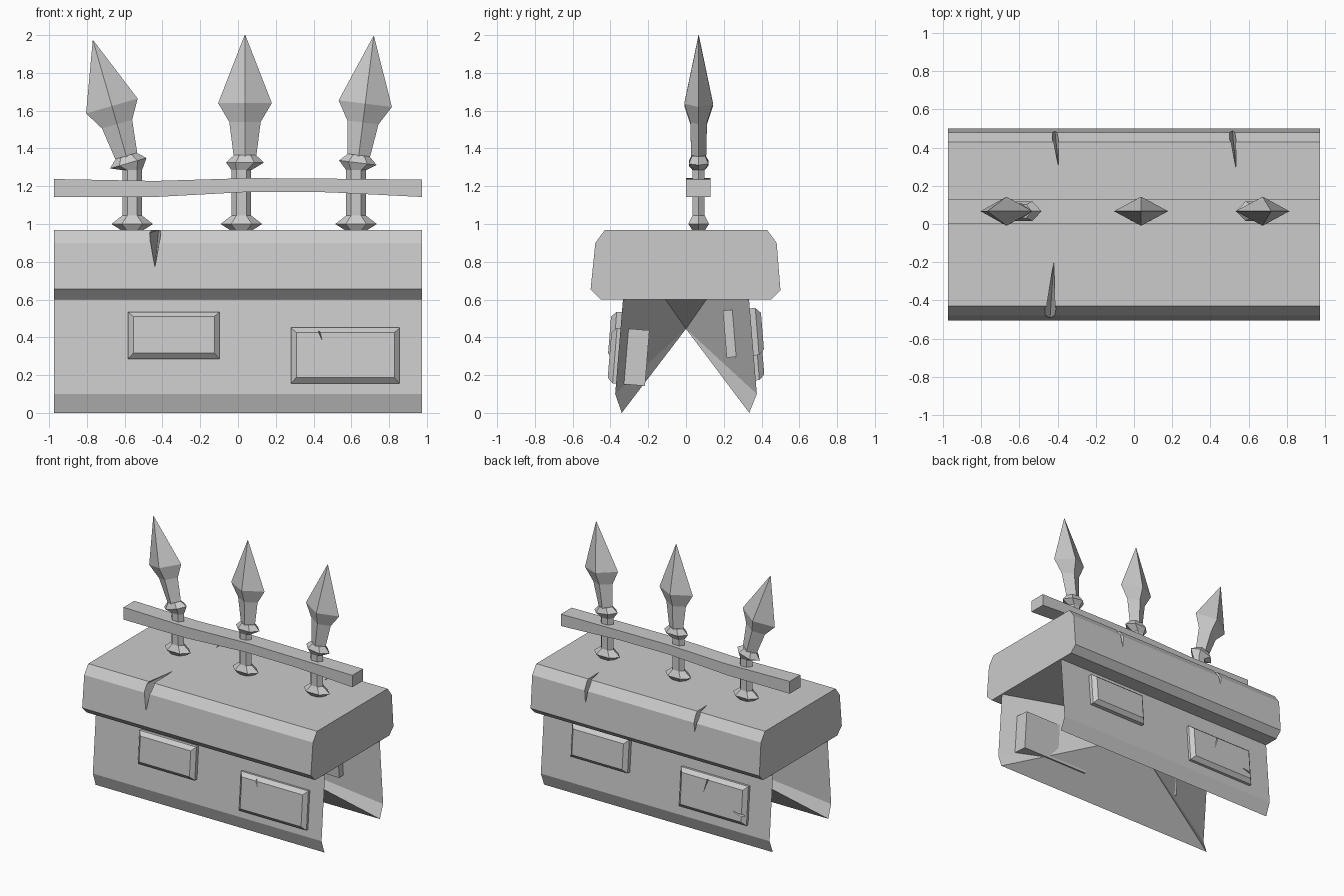
import bpy, bmesh, math
from mathutils import Vector, Matrix

cube = bpy.data.objects.get("Cube")
if cube:
    bpy.data.objects.remove(cube, do_unlink=True)

grey = bpy.data.materials.new("stone_grey")
grey.use_nodes = True
color = (0.6, 0.6, 0.6, 1)
grey.diffuse_color = color
grey.node_tree.nodes["Principled BSDF"].inputs["Base Color"].default_value = color

HALF = 0.975


def finish(bm, name):
    bmesh.ops.recalc_face_normals(bm, faces=bm.faces)
    mesh = bpy.data.meshes.new(name)
    bm.to_mesh(mesh)
    bm.free()
    obj = bpy.data.objects.new(name, mesh)
    mesh.materials.append(grey)
    bpy.context.collection.objects.link(obj)
    return obj


def skin(bm, rings):
    """Join closed rings of equal length and cap both ends."""
    loops = [[bm.verts.new(p) for p in ring] for ring in rings]
    n = len(loops[0])
    for a, b in zip(loops, loops[1:]):
        for i in range(n):
            j = (i + 1) % n
            bm.faces.new((a[i], a[j], b[j], b[i]))
    bm.faces.new(loops[0])
    bm.faces.new(loops[-1])


def chip(target, points):
    """Cut a wedge-shaped crack, given as the hull of a few points."""
    bm = bmesh.new()
    for p in points:
        bm.verts.new(p)
    bmesh.ops.convex_hull(bm, input=bm.verts)
    cutter = finish(bm, target.name + "_crack_cutter")
    cutter.hide_render = True
    cutter.hide_viewport = True
    cutter.display_type = 'WIRE'
    mod = target.modifiers.new("crack", 'BOOLEAN')
    mod.operation = 'DIFFERENCE'
    mod.solver = 'EXACT'
    mod.object = cutter


# Wall: bent front and back skins, hollowed towards one central point
bm = bmesh.new()
arch = [(-0.34, 0), (-0.375, 0.1), (-0.31, 0.89),
        (0.31, 0.89), (0.375, 0.1), (0.335, 0)]
ends = [[bm.verts.new((x, y, z)) for y, z in arch] for x in (-HALF, HALF)]
left, right = ends
for i in range(len(arch) - 1):
    bm.faces.new((left[i], left[i + 1], right[i + 1], right[i]))
centre = bm.verts.new((0, 0, 0.445))
for e in [e for e in bm.edges if e.is_boundary]:
    bm.faces.new((*e.verts, centre))
finish(bm, "hollow_wall")

# Coping stone with chamfered edges
bm = bmesh.new()
coping = [(-0.45, 0.6), (-0.505, 0.655), (-0.48, 0.9), (-0.43, 0.968),
          (0.43, 0.968), (0.48, 0.9), (0.5, 0.65), (0.45, 0.6)]
skin(bm, [[(x, y, z) for y, z in coping] for x in (-HALF, HALF)])
stone = finish(bm, "coping_stone")

# Cracks: side, position, lowest point, reach over the top, half width
for side, x, low, reach, w in [(-1, -0.44, 0.77, 0.2, 0.033),
                               (1, -0.415, 0.83, 0.3, 0.02),
                               (1, 0.515, 0.8, 0.29, 0.02)]:
    chip(stone, [(x, side * 0.495, low), (x + 0.02, side * reach, 0.97),
                 (x - w, side * 0.47, 0.95), (x + w, side * 0.47, 0.95),
                 (x, side * 0.425, 0.9), (x, side * 0.54, 1.04)])


# Bevelled bricks that lean with the walls and reach through them
def brick(name, side, x, z, width, height):
    bm = bmesh.new()
    bmesh.ops.create_cube(bm, size=1)
    bmesh.ops.scale(bm, vec=(width, 0.2, height), verts=bm.verts)
    outer = [e for e in bm.edges if any(
        all(v.co.y * side > 0 for v in f.verts) for f in e.link_faces)]
    bmesh.ops.bevel(bm, geom=outer, offset=0.028, segments=1, affect='EDGES')
    lean = Matrix.Rotation(side * 0.08, 4, 'X')
    bm.transform(Matrix.Translation((x, side * 0.305, z)) @ lean)
    return finish(bm, name)


brick("front_small_brick", -1, -0.34, 0.405, 0.485, 0.25)
front_big = brick("front_large_brick", -1, 0.568, 0.298, 0.575, 0.295)
brick("back_small_brick", 1, 0.47, 0.425, 0.485, 0.25)
back_big = brick("back_large_brick", 1, -0.5, 0.315, 0.575, 0.295)


def brick_crack(target, side, x, z, dx, dz):
    """Thin crack running inward from a brick edge along (dx, dz)."""
    along, across = Vector((dx, 0, dz)), Vector((dz, 0, -dx)).normalized() * 0.014
    edge = Vector((x, side * 0.405, z))
    depth = Vector((0, side * 0.03, 0))
    chip(target, [edge + along, edge - along * 0.3, edge + across + depth,
                  edge - across + depth, edge - depth])


brick_crack(front_big, -1, 0.43, 0.43, 0.02, -0.06)
brick_crack(back_big, 1, -0.46, 0.44, 0.03, -0.1)
brick_crack(back_big, 1, -0.77, 0.25, 0.09, 0.02)

# Slightly sagging rail
bm = bmesh.new()
rail = [(-HALF, 1.143, 1.238), (-0.44, 1.143, 1.228), (0.06, 1.17, 1.243),
        (0.48, 1.168, 1.24), (HALF, 1.143, 1.235)]
skin(bm, [[(x, 0, lo), (x, 0.13, lo), (x, 0.13, hi), (x, 0, hi)]
          for x, lo, hi in rail])
finish(bm, "rail")

# Spikes: rings as height, half width, half depth
shaft = [(0.965, 0.055, 0.037), (1.0, 0.11, 0.063), (1.045, 0.052, 0.037),
         (1.285, 0.052, 0.037), (1.325, 0.1, 0.06), (1.365, 0.058, 0.04)]
head = [(1.36, 0.06, 0.04), (1.54, 0.083, 0.044),
        (1.64, 0.142, 0.076), (2.0, 0.002, 0.001)]


def spike(name, x, shift, lean):
    pivot = Vector((x, 0.067, 1.25))
    tilt = Matrix.Rotation(lean, 3, 'Y')

    def ring(sides, z, w, d):
        pts = []
        for i in range(sides):
            a = 2 * math.pi * i / sides
            p = Vector((w * math.cos(a), d * math.sin(a), z - pivot.z))
            if z > 1.3:
                p = tilt @ p + Vector((shift, 0, 0))
            pts.append(pivot + p)
        return pts

    bm = bmesh.new()
    skin(bm, [ring(6, *r) for r in shaft])
    skin(bm, [ring(4, *r) for r in head])
    finish(bm, name)


spike("right_spike", -0.56, 0, -0.28)
spike("middle_spike", 0.018, 0.019, 0)
spike("left_spike", 0.625, 0, 0.125)
